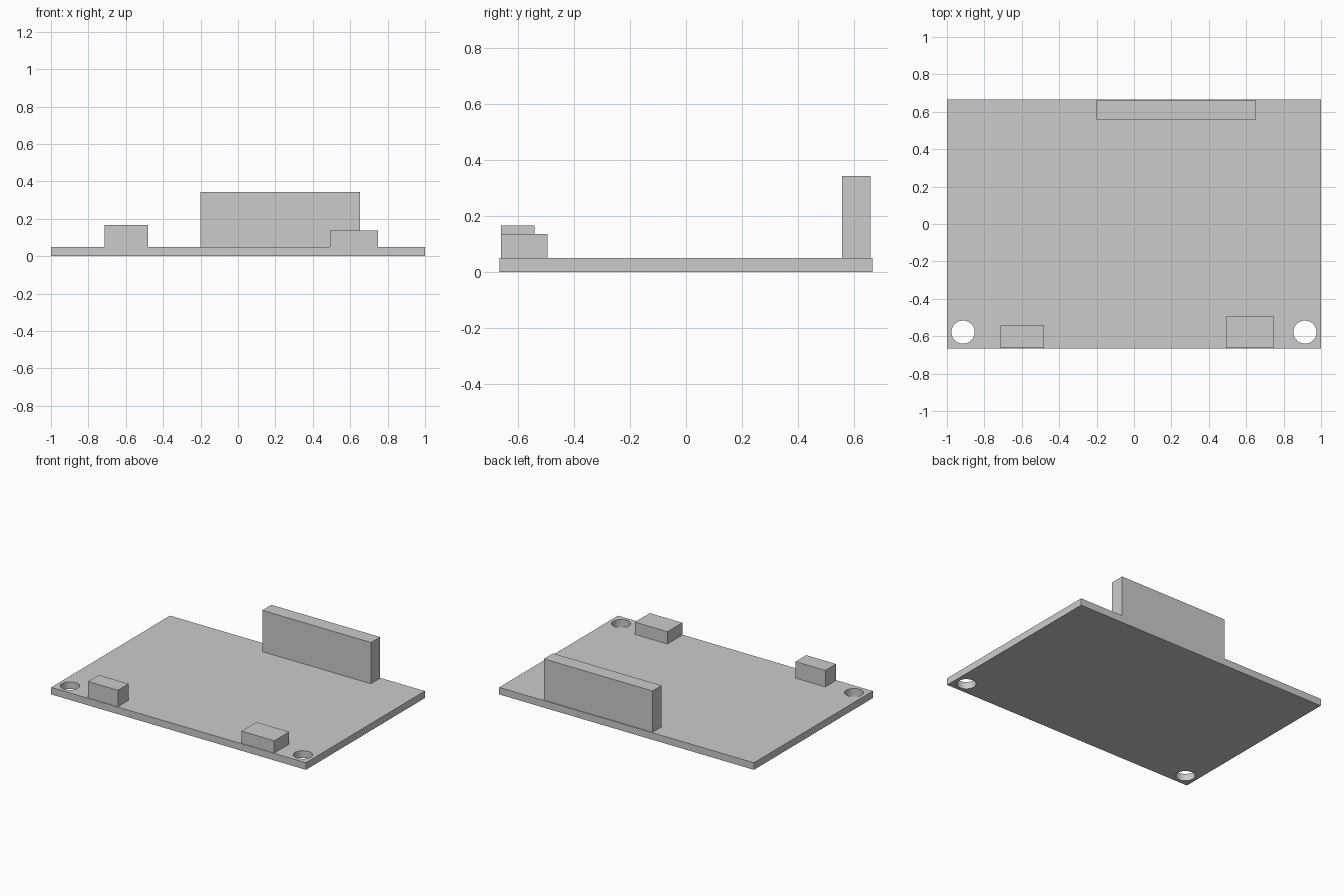
import bpy

if "Cube" in bpy.data.objects:
    bpy.data.objects.remove(bpy.data.objects["Cube"])

BOARD_TOP = 0.05


def box(name, x0, x1, y0, y1, z0, z1):
    bpy.ops.mesh.primitive_cube_add(size=1)
    ob = bpy.context.object
    ob.name = name
    ob.location = ((x0 + x1) / 2, (y0 + y1) / 2, (z0 + z1) / 2)
    ob.scale = (x1 - x0, y1 - y0, z1 - z0)
    bpy.ops.object.transform_apply(location=True, rotation=False, scale=True)
    return ob


# Flat circuit board
board = box("circuit_board", -1, 1, -0.666, 0.666, 0, BOARD_TOP)

# Two round mounting holes near the front corners
for side in (-1, 1):
    bpy.ops.mesh.primitive_cylinder_add(vertices=48, radius=0.062, depth=0.3,
                                        location=(side * 0.914, -0.578, BOARD_TOP / 2))
    cutter = bpy.context.object
    cutter.name = "hole_cutter"
    bpy.context.view_layer.objects.active = board
    mod = board.modifiers.new("mounting_hole", 'BOOLEAN')
    mod.operation = 'DIFFERENCE'
    mod.solver = 'EXACT'
    mod.object = cutter
    bpy.ops.object.modifier_apply(modifier=mod.name)
    bpy.data.objects.remove(cutter, do_unlink=True)

bpy.ops.object.select_all(action='DESELECT')
board.select_set(True)
bpy.context.view_layer.objects.active = board
bpy.ops.object.shade_smooth_by_angle()

# Tall pin header along the back, and two connectors along the front
box("pin_header", -0.2, 0.653, 0.558, 0.66, BOARD_TOP, 0.343)
box("left_connector", -0.714, -0.48, -0.662, -0.542, BOARD_TOP, 0.167)
box("right_connector", 0.492, 0.748, -0.662, -0.495, BOARD_TOP, 0.137)
